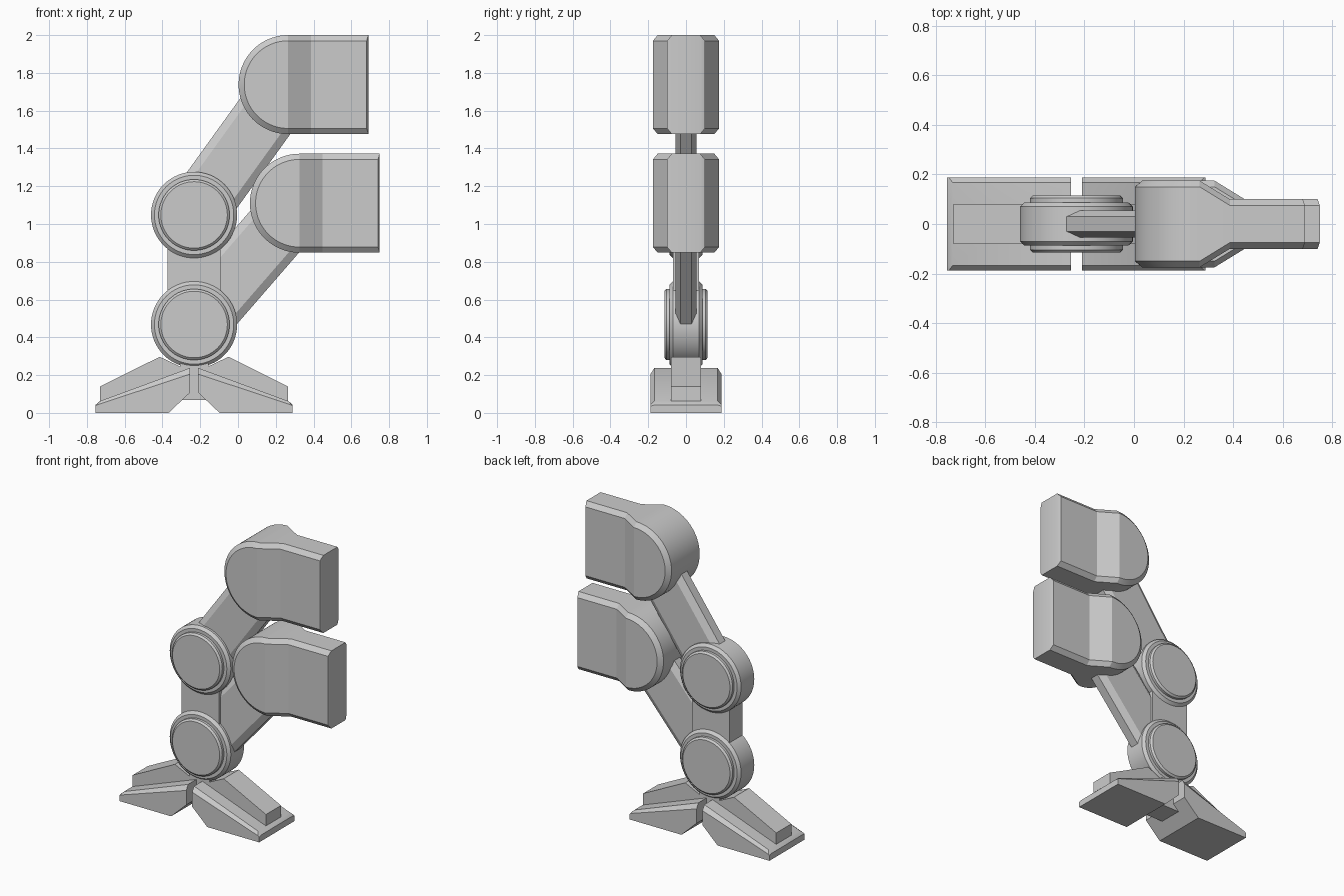
import bpy, bmesh, math
from mathutils import Vector

cube = bpy.data.objects.get("Cube")
if cube:
    bpy.data.objects.remove(cube, do_unlink=True)

grey = bpy.data.materials.new("light_grey")
grey.use_nodes = True
COLOUR = (0.6, 0.6, 0.6, 1)
grey.diffuse_color = COLOUR
grey.node_tree.nodes["Principled BSDF"].inputs["Base Color"].default_value = COLOUR

MID = -0.2325          # shared axis of the joints and the foot


def loft(name, rings, strip_caps=False):
    """Skin a list of equal rings; caps are one face, or strips across a mirrored outline."""
    bm = bmesh.new()
    loops = [[bm.verts.new(p) for p in ring] for ring in rings]
    n = len(loops[0])
    for a, b in zip(loops, loops[1:]):
        for i in range(n):
            j = (i + 1) % n
            bm.faces.new((a[i], a[j], b[j], b[i]))
    for cap in (loops[0], loops[-1]):
        if strip_caps:
            for i in range(n // 2 - 1):
                bm.faces.new((cap[i], cap[i + 1], cap[n - 2 - i], cap[n - 1 - i]))
        else:
            bm.faces.new(cap)
    bmesh.ops.recalc_face_normals(bm, faces=bm.faces)
    mesh = bpy.data.meshes.new(name)
    bm.to_mesh(mesh)
    bm.free()
    mesh.materials.append(grey)
    obj = bpy.data.objects.new(name, mesh)
    bpy.context.collection.objects.link(obj)
    bpy.ops.object.select_all(action='DESELECT')
    obj.select_set(True)
    bpy.context.view_layer.objects.active = obj
    bpy.ops.object.shade_smooth_by_angle(angle=math.radians(25))
    return obj


def prism(name, outline, half, inset=None, chamfer=0.0):
    """Extrude an xz outline along y, with an optional smaller outline on both sides."""
    layers = [(-half, outline), (half, outline)]
    if inset:
        inner = half - chamfer
        layers = [(-half, inset), (-inner, outline), (inner, outline), (half, inset)]
    return loft(name, [[(x, y, z) for x, z in pts] for y, pts in layers])


def joint(name, z, segments=64):
    """Round hinge with chamfered rims and a raised cap on each side."""
    half = [(0.228, 0.07), (0.210, 0.087), (0.188, 0.087), (0.188, 0.104), (0.176, 0.115)]
    profile = [(r, -y) for r, y in reversed(half)] + half
    angles = [math.tau * i / segments for i in range(segments)]
    loft(name, [[(MID + r * math.cos(a), y, z + r * math.sin(a)) for a in angles]
                for r, y in profile])


def arm(name, start, end, width, half=0.055):
    """Straight bar with an eight-sided section between two (x, z) points."""
    a, b = Vector((start[0], 0, start[1])), Vector((end[0], 0, end[1]))
    along = (b - a).normalized()
    side, depth = along.cross(Vector((0, 1, 0))), Vector((0, 1, 0))
    w, t = width - 0.042, half - 0.025
    section = [(width, t), (w, half), (-w, half), (-width, t),
               (-width, -t), (-w, -half), (w, -half), (width, -t)]
    loft(name, [[p + side * u + depth * v for u, v in section] for p in (a, b)])


def pad(name, cx, cz, end, radius=0.262, steps=39):
    """Round-backed block that narrows toward its flat end."""
    neck = cx + 0.122

    def ring(inset, sign, trim):
        r, tip = radius - inset, end - inset * 0.3
        arc = [math.pi * (1.5 - i / steps) for i in range(steps + 1)]
        pts = [(tip, -r), (neck, -r)]
        pts += [(cx + r * math.cos(t), r * math.sin(t)) for t in arc]
        pts += [(neck, r), (tip, r)]
        return [(x, sign * ((0.1 if x > cx + 0.06 else 0.175) - trim), cz + z)
                for x, z in pts]

    loft(name, [ring(0.03, -1, 0), ring(0, -1, 0.025),
                ring(0, 1, 0.025), ring(0.03, 1, 0)], strip_caps=True)


# Hinges and the upright link between them
joint("lower_joint", 0.468)
joint("upper_joint", 1.048)
prism("upright_link", [(MID + s * 0.14, z) for s, z in
                       ((-1, 0.47), (1, 0.47), (1, 1.05), (-1, 1.05))], 0.07)

# Slanted arms and the end pads they carry
arm("lower_arm", (MID, 0.468), (0.325, 1.11), 0.17)
arm("upper_arm", (MID, 1.048), (0.265, 1.738), 0.163)
pad("lower_pad", 0.325, 1.11, 0.75)
pad("upper_pad", 0.265, 1.738, 0.69)

# Mirrored toes: a wide sloping slab with a raised rib on top
slab = [(0.135, 0), (0.522, 0), (0.522, 0.042), (0.5, 0.062), (0.022, 0.238), (0.022, 0.107)]
slab_side = [(0.135, 0), (0.522, 0), (0.522, 0.035), (0.515, 0.042), (0.022, 0.205), (0.022, 0.107)]
rib = [(0.497, 0.05), (0.497, 0.14), (0.182, 0.297), (0, 0.21), (0, 0.15), (0.1, 0.12)]
for label, s in (("left", 1), ("right", -1)):
    place = lambda pts: [(MID + s * u, z) for u, z in pts]
    prism(label + "_toe_slab", place(slab), 0.188, place(slab_side), 0.02)
    prism(label + "_toe_rib", place(rib), 0.08)

# Core that ties the toes to the lower hinge
prism("ankle_core", [(MID + s * 0.075, z) for s, z in
                     ((-1, 0.067), (1, 0.067), (1, 0.3), (-1, 0.3))], 0.08)
